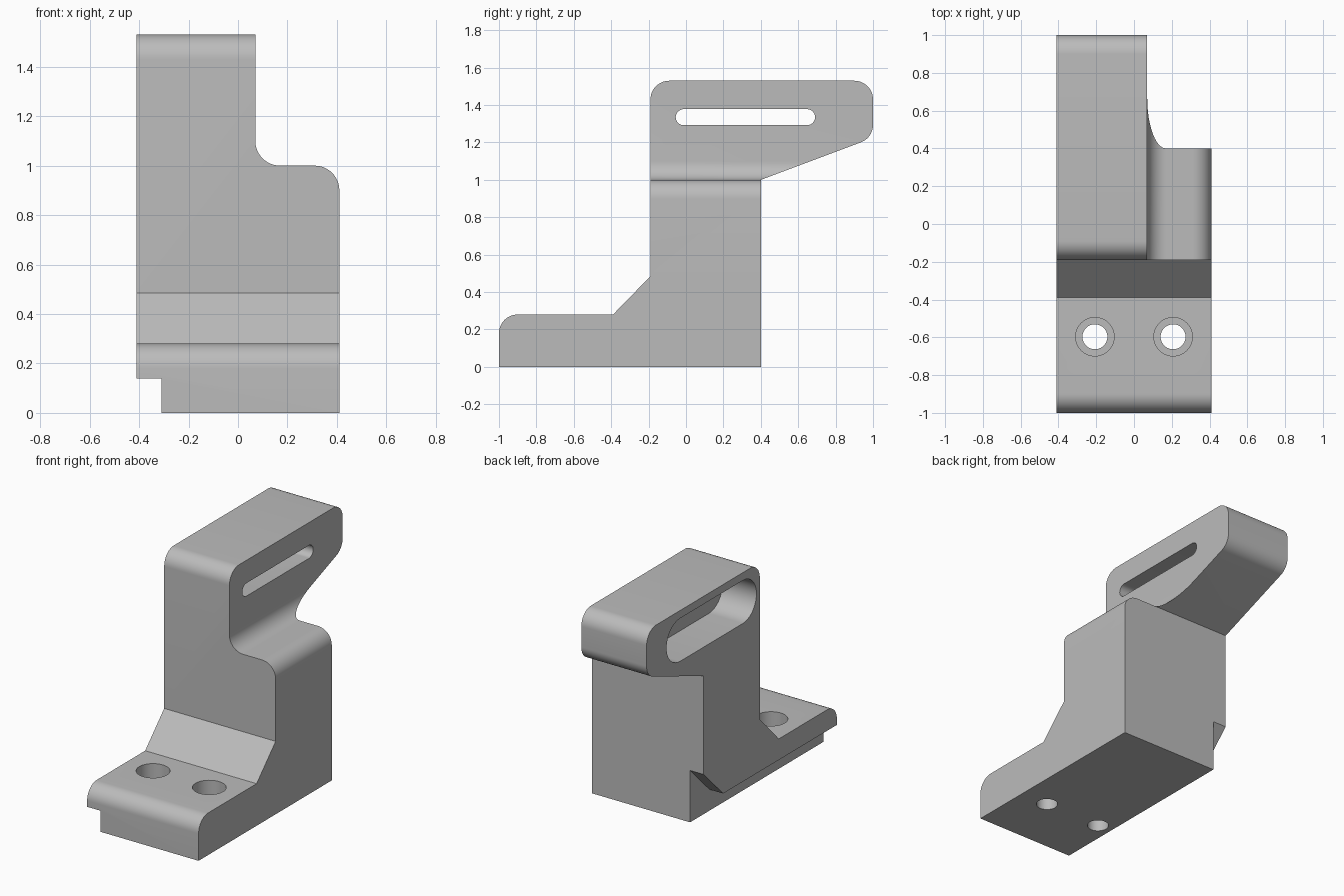
import bpy, bmesh, math
from mathutils import Vector

cube = bpy.data.objects.get("Cube")
if cube:
    bpy.data.objects.remove(cube, do_unlink=True)

grey = bpy.data.materials.new("plain grey")
grey.use_nodes = True
grey.diffuse_color = (0.5, 0.5, 0.5, 1)
grey.node_tree.nodes["Principled BSDF"].inputs["Base Color"].default_value = (0.5, 0.5, 0.5, 1)

X, Y, Z = 0, 1, 2


def rounded(corners, steps=12):
    """Outline from (a, b, radius) corners, with arcs where radius > 0."""
    out = []
    for i, (a, b, r) in enumerate(corners):
        p = Vector((a, b))
        if not r:
            out.append(p)
            continue
        u = (Vector(corners[i - 1][:2]) - p).normalized()
        v = (Vector(corners[(i + 1) % len(corners)][:2]) - p).normalized()
        half = u.angle(v) / 2
        centre = p + (u + v).normalized() * r / math.sin(half)
        start = p + u * r / math.tan(half) - centre
        end = p + v * r / math.tan(half) - centre
        sweep = start.angle(end)
        for k in range(steps + 1):
            t = k / steps
            out.append(centre + (start * math.sin((1 - t) * sweep)
                                 + end * math.sin(t * sweep)) / math.sin(sweep))
    return out


def stadium(y0, y1, z, r, steps=20):
    """Slot outline with round ends."""
    pts = []
    for centre, a0 in ((y1 - r, -math.pi / 2), (y0 + r, math.pi / 2)):
        for k in range(steps + 1):
            a = a0 + math.pi * k / steps
            pts.append(Vector((centre + r * math.cos(a), z + r * math.sin(a))))
    return pts


def circle(x, y, r, n=48):
    return [Vector((x + r * math.cos(math.tau * k / n),
                    y + r * math.sin(math.tau * k / n))) for k in range(n)]


def prism(name, outline, axis, lo, hi):
    """Extrude a 2D outline along an axis; the outline uses the other two axes."""
    bm = bmesh.new()
    verts = []
    for p in outline:
        co = [p.x, p.y]
        co.insert(axis, lo)
        verts.append(bm.verts.new(co))
    face = bm.faces.new(verts)
    grown = bmesh.ops.extrude_face_region(bm, geom=[face])["geom"]
    shift = Vector((0, 0, 0))
    shift[axis] = hi - lo
    bmesh.ops.translate(bm, vec=shift, verts=[v for v in grown if isinstance(v, bmesh.types.BMVert)])
    bmesh.ops.recalc_face_normals(bm, faces=bm.faces)
    mesh = bpy.data.meshes.new(name)
    bm.to_mesh(mesh)
    bm.free()
    mesh.materials.append(grey)
    obj = bpy.data.objects.new(name, mesh)
    bpy.context.collection.objects.link(obj)
    return obj


def combine(target, tool, operation):
    """Apply a boolean and discard the tool."""
    tool.hide_render = True
    mod = target.modifiers.new(tool.name, 'BOOLEAN')
    mod.operation, mod.solver, mod.object = operation, 'EXACT', tool
    bpy.context.view_layer.objects.active = target
    bpy.ops.object.modifier_apply(modifier=mod.name)
    bpy.data.objects.remove(tool, do_unlink=True)


# Side silhouette: foot, gusset, upright and overhanging arm
W = 0.41
side = rounded([(-1, 0, 0), (0.4, 0, 0), (0.4, 1, 0), (1, 1.225, 0.1), (1, 1.53, 0.1),
                (-0.19, 1.53, 0.1), (-0.19, 0.485, 0), (-0.39, 0.28, 0), (-1, 0.28, 0.1)])
bracket = prism("bracket", side, X, -W, W)

# Front silhouette: narrow arm with a rounded shoulder
front = rounded([(-W - 0.1, -0.1, 0), (W + 0.1, -0.1, 0), (W + 0.1, 0.5, 0), (W, 0.5, 0),
                 (W, 1, 0.1), (0.07, 1, 0.1), (0.07, 1.7, 0), (-W - 0.1, 1.7, 0)])
combine(bracket, prism("shoulder_profile", front, Y, -1.2, 1.2), 'INTERSECT')

# Rebate along the lower right edge, rising at the back
rebate = [Vector(p) for p in ((-1.2, -0.1), (0.6, -0.1), (0.6, 0.545), (0.195, 0.14), (-1.2, 0.14))]
combine(bracket, prism("rebate_cutter", rebate, X, -0.6, -0.31), 'DIFFERENCE')

# Slot through the arm with a wide recess on the right side
combine(bracket, prism("slot_cutter", stadium(-0.055, 0.69, 1.335, 0.043), X, -0.6, 0.3), 'DIFFERENCE')
combine(bracket, prism("recess_cutter", stadium(-0.155, 0.79, 1.335, 0.143), X, -0.6, -0.16), 'DIFFERENCE')

# Counterbored bolt holes in the foot
for x in (-0.207, 0.207):
    combine(bracket, prism("bolt_cutter", circle(x, -0.597, 0.066), Z, -0.2, 0.5), 'DIFFERENCE')
    combine(bracket, prism("counterbore_cutter", circle(x, -0.597, 0.102), Z, 0.14, 0.5), 'DIFFERENCE')

bpy.ops.object.select_all(action='DESELECT')
bracket.select_set(True)
bpy.context.view_layer.objects.active = bracket
bpy.ops.object.shade_smooth_by_angle(angle=math.radians(30))
